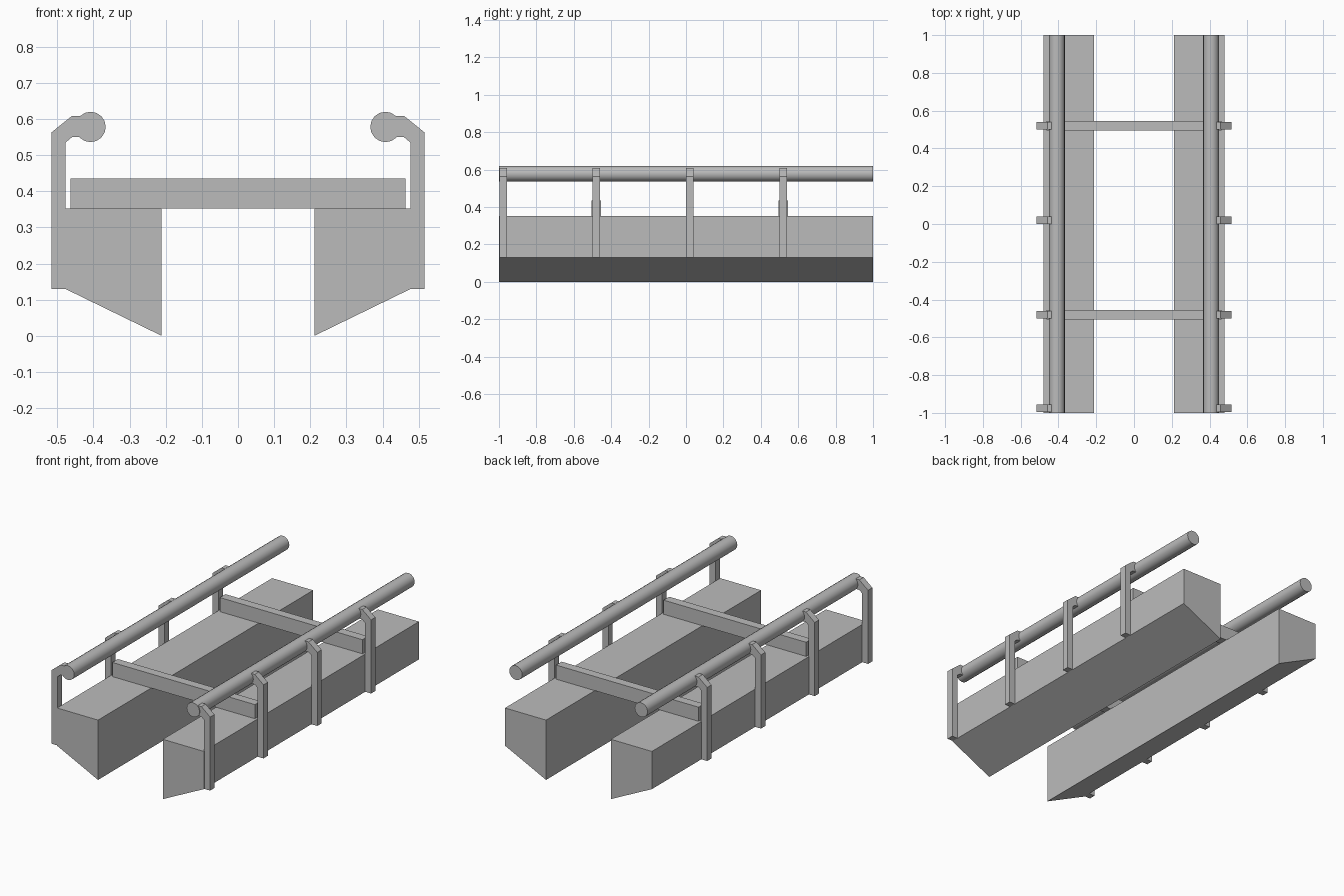
import bpy
import bmesh
import math

cube = bpy.data.objects.get("Cube")
if cube:
    bpy.data.objects.remove(cube, do_unlink=True)

GREY = (0.5, 0.5, 0.5, 1.0)
metal = bpy.data.materials.new("plain grey")
metal.use_nodes = True
metal.diffuse_color = GREY
metal.node_tree.nodes["Principled BSDF"].inputs["Base Color"].default_value = GREY


def extrude_profile(name, points, y_mid, length, side=1):
    """Extrude an x-z outline along y, mirrored to the chosen side."""
    bm = bmesh.new()
    verts = [bm.verts.new((side * x, y_mid - length / 2, z)) for x, z in points]
    face = bm.faces.new(verts)
    ext = bmesh.ops.extrude_face_region(bm, geom=[face])
    moved = [v for v in ext["geom"] if isinstance(v, bmesh.types.BMVert)]
    bmesh.ops.translate(bm, vec=(0, length, 0), verts=moved)
    bmesh.ops.recalc_face_normals(bm, faces=bm.faces)
    mesh = bpy.data.meshes.new(name)
    bm.to_mesh(mesh)
    bm.free()
    mesh.materials.append(metal)
    obj = bpy.data.objects.new(name, mesh)
    bpy.context.collection.objects.link(obj)
    return obj


HULL = [(0.211, 0), (0.478, 0.13), (0.478, 0.352), (0.211, 0.352)]
BRACKET = [(0.477, 0.13), (0.516, 0.13), (0.516, 0.563), (0.459, 0.609),
           (0.43, 0.609), (0.43, 0.55), (0.459, 0.55), (0.477, 0.535)]
BEAM = [(-0.464, 0.352), (0.464, 0.352), (0.464, 0.435), (-0.464, 0.435)]
STATIONS = [-0.976, -0.48, 0.02, 0.52]

for side, label in ((1, "left"), (-1, "right")):
    # Floats with a sloping underside
    extrude_profile(f"{label}_float", HULL, 0, 2, side)

    # Hooked posts holding the handrail
    for i, y in enumerate(STATIONS):
        extrude_profile(f"{label}_rail_post_{i + 1}", BRACKET, y, 0.04, side)

    # Round handrail
    bpy.ops.mesh.primitive_cylinder_add(
        vertices=16, radius=0.042, depth=2,
        location=(side * 0.408, 0, 0.578), rotation=(math.pi / 2, 0, 0))
    rail = bpy.context.object
    rail.name = f"{label}_handrail"
    rail.data.materials.append(metal)
    bpy.ops.object.shade_smooth_by_angle(angle=math.radians(35))

# Beams joining the floats
for name, y in (("front_cross_beam", STATIONS[1]), ("rear_cross_beam", STATIONS[3])):
    extrude_profile(name, BEAM, y, 0.052)
